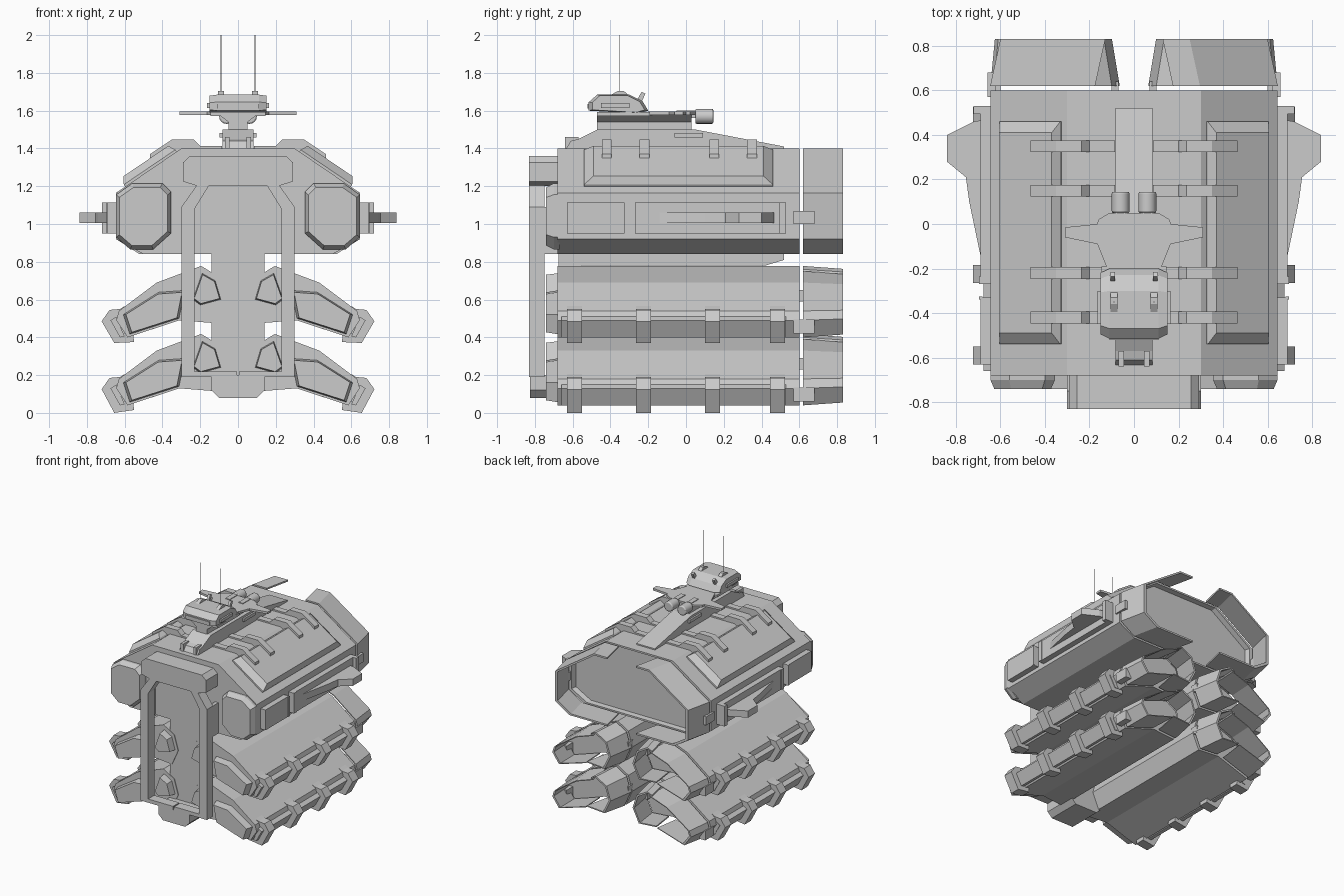
import bpy, bmesh, math
from mathutils import Vector

if "Cube" in bpy.data.objects:
    bpy.data.objects.remove(bpy.data.objects["Cube"])


def loft(name, sections, mirror=False):
    """Closed solid through matching loops of 3D points."""
    bm = bmesh.new()
    rings = [[bm.verts.new(p) for p in s] for s in sections]
    n = len(rings[0])
    for a, b in zip(rings, rings[1:]):
        for i in range(n):
            j = (i + 1) % n
            bm.faces.new((a[i], a[j], b[j], b[i]))
    bm.faces.new(rings[0])
    bm.faces.new(rings[-1])
    bmesh.ops.recalc_face_normals(bm, faces=bm.faces)
    me = bpy.data.meshes.new(name)
    bm.to_mesh(me)
    bm.free()
    ob = bpy.data.objects.new(name, me)
    bpy.context.collection.objects.link(ob)
    if mirror:
        ob.modifiers.new("Mirror", 'MIRROR')
    return ob


def scaled(pts, k):
    """Shrink a 2D outline about the middle of its bounds."""
    xs, ys = zip(*pts)
    cx, cy = (min(xs) + max(xs)) / 2, (min(ys) + max(ys)) / 2
    return [(cx + (x - cx) * k, cy + (y - cy) * k) for x, y in pts]


def place(pts, axis, c):
    return [{'x': (c, u, v), 'y': (u, c, v), 'z': (u, v, c)}[axis] for u, v in pts]


def prism(name, pts, axis, a, b, mirror=False, end=None):
    return loft(name, [place(pts, axis, a), place(end or pts, axis, b)], mirror)


def box(name, x0, x1, y0, y1, z0, z1, mirror=False):
    return prism(name, [(x0, y0), (x1, y0), (x1, y1), (x0, y1)], 'z', z0, z1, mirror)


def sym(pts):
    """Complete a right-hand half outline across x = 0."""
    return pts + [(-x, z) for x, z in reversed(pts)]


def shell(path, c, k):
    """Thin open band: path plus a copy pulled towards c."""
    return path + [(c[0] + (x - c[0]) * k, c[1] + (z - c[1]) * k) for x, z in reversed(path)]


def shift(pts, dx, dz=0):
    return [(x + dx, z + dz) for x, z in pts]


# main hull with a shallow recessed rear face
hull = sym([(.30, 1.4), (.645, 1.165), (.645, .92), (.50, .84)])
loft("hull", [place(hull, 'y', -.68), place(hull, 'y', .60),
              place(scaled(hull, .95), 'y', .60), place(scaled(hull, .93), 'y', .56)])
prism("keel", [(-.55, .85), (-.55, .78), (.42, .78), (.52, .81), (.52, .85)], 'x', -.14, .14)

# rear hull shroud in two open halves
cowl = shell([(.175, 1.4), (.296, 1.4), (.646, 1.165), (.646, .92), (.52, .84), (.175, .84)], (.2, 1.12), .95)
prism("rear_shroud", cowl, 'y', .62, .83, True, shift(cowl, -.046))
box("shroud_clip", .62, .658, .57, .68, 1.0, 1.07, True)

# front pods with chamfered faces
pod = [(.355, 1.17), (.40, 1.215), (.56, 1.215), (.645, 1.155), (.645, .93),
       (.57, .865), (.45, .865), (.355, .95)]
loft("front_pod", [place(pod, 'y', -.67), place(pod, 'y', -.70),
                   place(scaled(pod, .88), 'y', -.74)], True)

# front frame: hood, side strips, foot, column
prism("frame_hood", sym([(.255, 1.36), (.292, 1.325), (.292, 1.225), (.21, 1.20)]), 'y', -.83, -.67)
prism("frame_strip", [(.15, 1.21), (.215, 1.21), (.30, 1.09), (.30, .19), (.005, .19),
                      (.005, .22), (.23, .22), (.23, 1.08)], 'y', -.83, -.75, True)
box("frame_web", .27, .30, -.76, -.66, .84, 1.09, True)
prism("frame_foot", sym([(.14, .20), (.14, .12), (.10, .08)]), 'y', -.825, -.55)
box("front_column", -.14, .14, -.675, -.55, .15, .86)

# sloped roof pads
d, nrm = Vector((.828, 0, -.56)), Vector((.56, 0, .828))
p0 = Vector((.30, 0, 1.4))


def pad_loop(s0, s1, y0, y1, h):
    return [p0 + d * s + nrm * h + Vector((0, y, 0))
            for s, y in ((s0, y0), (s1, y0), (s1, y1), (s0, y1))]


loft("roof_pad", [pad_loop(.03, .36, -.54, .46, -.01), pad_loop(.03, .36, -.54, .46, .012),
                  pad_loop(.05, .335, -.49, .41, .05)], True)

# roof straps
strap = [(.085, 1.395), (.085, 1.412), (.20, 1.412), (.235, 1.447), (.35, 1.447),
         (.465, 1.37), (.465, 1.30), (.30, 1.395)]
for y in (.35, .15, -.22, -.42):
    prism("roof_strap", strap, 'y', y - .026, y + .026, True)

# side equipment and fins
box("side_hatch", .63, .69, -.63, -.33, .95, 1.115, True)
box("side_hatch_rib", .68, .695, -.34, -.325, .95, 1.115, True)
box("side_rail_box", .63, .69, -.27, .53, .95, 1.115, True)
box("side_rail_rib", .68, .72, .495, .53, .95, 1.115, True)
box("side_rail_rib", .68, .695, -.27, -.235, .95, 1.115, True)
prism("side_fin", [(.66, -.15), (.69, -.14), (.74, .10), (.755, .21), (.84, .28), (.84, .40),
                   (.72, .46), (.66, .47)], 'z', 1.005, 1.06, True)

# four side containers with caps, edge clamps and rear nozzles
body = [(.064, .60), (.10, .72), (.195, .778), (.43, .69), (.63, .54), (.645, .49),
        (.585, .40), (.31, .49), (.12, .475)]
clamp = [(.60, .565), (.625, .55), (.68, .545), (.722, .485), (.655, .37), (.55, .375),
         (.555, .415), (.60, .42)]
outer_noz = shell([(.27, .75), (.43, .69), (.63, .54), (.645, .49), (.585, .40), (.34, .48)], (.38, .58), .94)
inner_noz = shell([(.24, .76), (.195, .778), (.10, .72), (.064, .60), (.12, .475), (.28, .488)], (.26, .61), .92)
for dz in (0, -.36):
    pts = shift(body, 0, dz)
    prism("container", pts, 'y', -.68, .60, True)
    out_cap = shift([(.28, .65), (.42, .64), (.61, .52), (.575, .415), (.31, .50)], 0, dz)
    in_cap = shift([(.09, .60), (.12, .70), (.19, .74), (.24, .60), (.20, .57)], 0, dz)
    prism("container_cap", out_cap, 'y', -.67, -.74, True, scaled(out_cap, .9))
    prism("container_inner_cap", in_cap, 'y', -.67, -.74, True, scaled(in_cap, .9))
    for y in (-.59, -.225, .14, .485):
        prism("edge_clamp", shift(clamp, 0, dz), 'y', y - .04, y + .04, True)
    prism("edge_rail", shift([(.645, .51), (.675, .49), (.625, .40), (.60, .405)], 0, dz),
          'y', -.66, .53, True)
    for nm, noz, dx in (("outer_nozzle", outer_noz, -.02), ("inner_nozzle", inner_noz, .035)):
        o = shift(noz, 0, dz)
        e = [(x + dx, z + (.585 + dz - z) * .08) for x, z in o]
        prism(nm, o, 'y', .62, .83, True, e)
    box("nozzle_clip", .60, .65, .57, .68, .42 + dz, .495 + dz, True)
    box("nozzle_inner_clip", .07, .10, .58, .64, .59 + dz, .65 + dz, True)

# roof spine
prism("spine", [(-.64, 1.39), (-.61, 1.44), (-.57, 1.45), (-.47, 1.50), (.05, 1.50),
                (.52, 1.41), (.52, 1.39)], 'x', -.083, .083)
box("spine_slot", .07, .097, -.06, .09, 1.457, 1.482, True)
box("spine_hook", .045, .07, -.64, -.57, 1.40, 1.46, True)

# small craft on the roof: pedestal, wing plate, engines
prism("craft_pedestal", sym([(.05, 1.49), (.05, 1.54), (.11, 1.585)]), 'y', -.47, .03)
box("craft_deck", -.145, .145, -.47, -.19, 1.572, 1.592)
half = [(.11, .05), (.16, .02), (.165, .0), (.31, -.015), (.31, -.06), (.165, -.09), (.12, -.20)]
prism("craft_wing", sym(half), 'z', 1.578, 1.595)
for s in (-1, 1):
    bpy.ops.mesh.primitive_cylinder_add(vertices=16, radius=.04, depth=.095,
                                        location=(s * .06, .097, 1.57), rotation=(math.pi / 2, 0, 0))
    eng = bpy.context.object
    eng.name = "craft_engine"
    bv = eng.modifiers.new("Bevel", 'BEVEL')
    bv.width, bv.segments = .008, 2
    bpy.ops.object.shade_smooth_by_angle()
    box("engine_neck", s * .06 - .02, s * .06 + .02, -.05, .06, 1.56, 1.60)

# craft head
side = [(-.515, 1.60), (-.515, 1.645), (-.47, 1.685), (-.30, 1.685), (-.23, 1.65), (-.20, 1.60), (-.25, 1.585)]
loft("craft_head", [place(scaled(side, .88), 'x', -.15), place(side, 'x', -.11),
                    place(side, 'x', .11), place(scaled(side, .88), 'x', .15)])
box("head_window", .13, .163, -.45, -.30, 1.615, 1.64, True)
box("head_visor", -.11, .11, -.522, -.50, 1.612, 1.635)

# sensors and antennas
prism("sensor", [(-.42, 1.67), (-.36, 1.705), (-.33, 1.705), (-.29, 1.67)], 'x', .075, .105, True)
prism("sensor_knob", [(-.26, 1.655), (-.235, 1.70), (-.215, 1.69), (-.235, 1.645)], 'x', .085, .105, True)
box("antenna", .0885, .0915, -.3515, -.3485, 1.69, 2.0, True)

# settle the lowest clamp edge onto the ground plane
for ob in bpy.context.collection.objects:
    if ob.name.startswith("edge_clamp"):
        for v in ob.data.vertices:
            if abs(v.co.z - .01) < .002:
                v.co.z = 0.0
